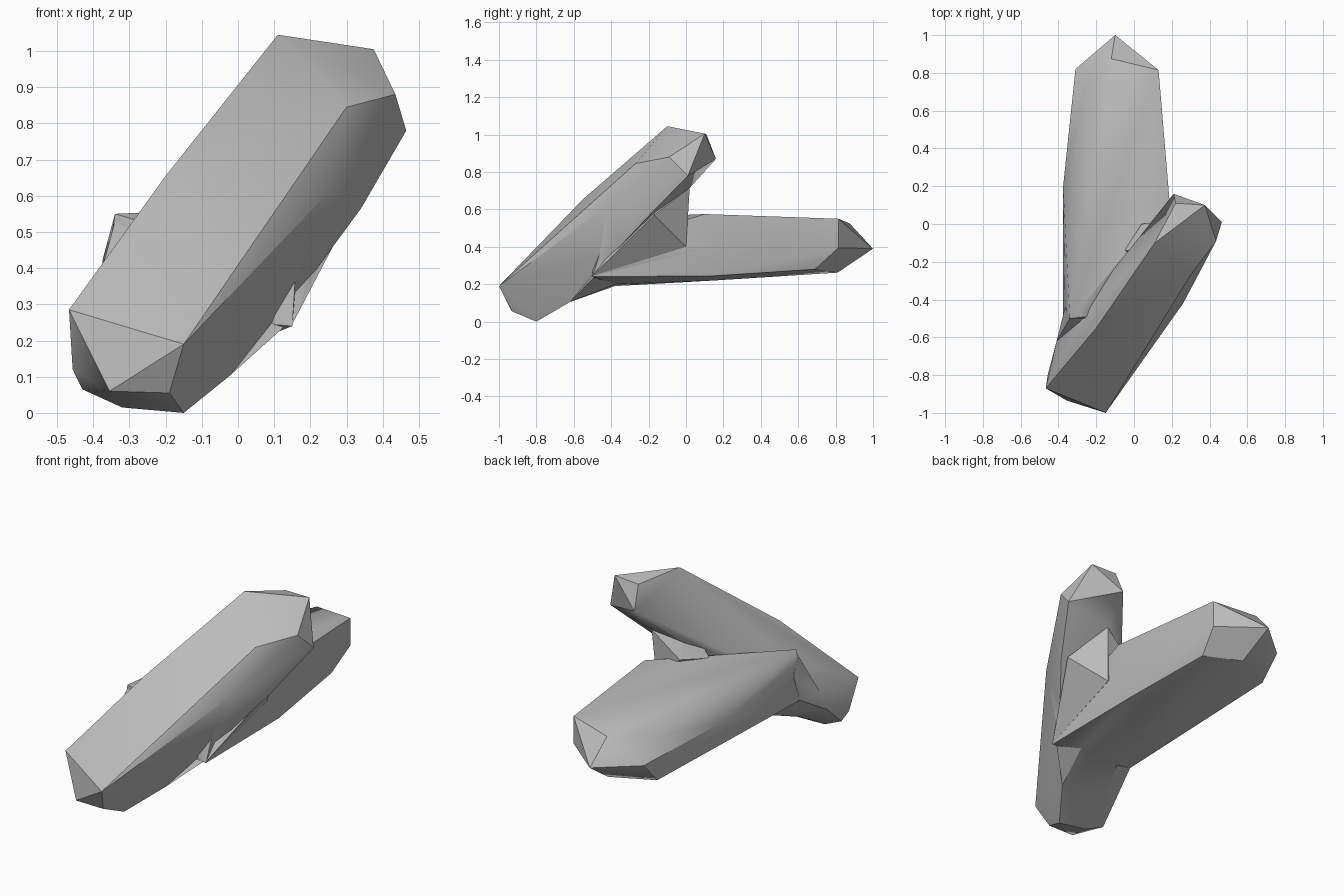
import bpy
import bmesh
import math

default_cube = bpy.data.objects.get("Cube")
if default_cube:
    bpy.data.objects.remove(default_cube, do_unlink=True)

# Single stone colour
stone = bpy.data.materials.new("grey_stone")
stone.use_nodes = True
grey = (0.5, 0.5, 0.5, 1)
stone.diffuse_color = grey
shader = stone.node_tree.nodes["Principled BSDF"]
shader.inputs["Base Color"].default_value = grey
shader.inputs["Roughness"].default_value = 0.8


def faceted_block(name, *sections):
    """Wrap a convex faceted skin around the corner points of its sections."""
    bm = bmesh.new()
    for section in sections:
        for corner in section:
            bm.verts.new(corner)
    bmesh.ops.convex_hull(bm, input=bm.verts[:], use_existing_faces=False)
    loose = [v for v in bm.verts if not v.link_faces]
    bmesh.ops.delete(bm, geom=loose, context='VERTS')
    bmesh.ops.recalc_face_normals(bm, faces=bm.faces[:])
    mesh = bpy.data.meshes.new(name)
    bm.to_mesh(mesh)
    bm.free()
    mesh.materials.append(stone)
    block = bpy.data.objects.new(name, mesh)
    bpy.context.collection.objects.link(block)
    return block


def activate(block):
    bpy.ops.object.select_all(action='DESELECT')
    block.select_set(True)
    bpy.context.view_layer.objects.active = block


def fuse(target, other):
    """Merge another block into the target and discard it."""
    activate(target)
    union = target.modifiers.new("union", 'BOOLEAN')
    union.operation = 'UNION'
    union.solver = 'EXACT'
    union.object = other
    bpy.ops.object.modifier_apply(modifier=union.name)
    bpy.data.objects.remove(other, do_unlink=True)


# Leaning crystal: chipped foot, waist and chipped upper end
foot = [(-.15, -1, .19), (-.467, -.87, .285), (-.457, -.8, .12),
        (-.355, -.935, .06), (-.19, -.93, .055), (-.15, -.8, 0),
        (-.32, -.78, .015), (-.43, -.77, .065)]
waist = [(-.2, -.55, .655), (-.41, -.62, .27), (-.42, -.66, .17),
         (-.02, -.62, .105), (-.3, -.6, .12), (.215, -.36, .395),
         (.34, -.2, .565), (.26, -.42, .62)]
upper_end = [(.11, -.1, 1.045), (.375, .1, 1.005), (.22, .11, 1),
             (.21, .16, .87), (.3, -.27, .845), (.435, -.09, .88),
             (.465, .01, .78), (.2, .02, .715)]
rock = faceted_block("leaning_crystal", foot, waist, upper_end)

# Lying crystal: buried root, body and pointed rear end
root = [(-.34, -.5, .55), (-.365, -.45, .4), (-.375, -.48, .28),
        (.15, -.5, .24), (.16, -.45, .4), (.05, -.38, .2), (-.2, -.38, .19)]
body = [(-.375, .2, .42), (.19, .1, .575), (.18, .15, .4),
        (.15, .15, .245), (0, .15, .22)]
rear_end = [(-.1, 1, .39), (-.12, .875, .525), (.13, .815, .55),
            (.13, .815, .395), (-.31, .82, .39), (-.08, .81, .262),
            (.1, .69, .28), (-.31, .7, .262), (-.265, .69, .49)]
lying_crystal = faceted_block("lying_crystal", root, body, rear_end)

# Web filling the notch under the leaning crystal
web_points = [(.2, .02, .715), (.19, .01, .58), (.32, -.17, .57),
              (.15, -.5, .245), (.18, 0, .4), (.21, -.36, .4),
              (-.05, -.14, .56), (.04, 0, .58), (.1, -.15, .75)]
notch_web = faceted_block("notch_web", web_points)

# Fillet joining the foot to the root from below and from the left
fillet_points = [(-.02, -.62, .105), (-.3, -.6, .12), (.05, -.38, .2),
                 (-.2, -.38, .19), (.13, -.49, .24), (-.365, -.44, .42),
                 (-.375, -.48, .28), (-.41, -.62, .27), (-.34, -.5, .53),
                 (-.42, -.66, .17)]
foot_fillet = faceted_block("foot_fillet", fillet_points)

for part in (lying_crystal, notch_web, foot_fillet):
    fuse(rock, part)
rock.name = "crystal_pair"

# Soft shading across shallow facets, crisp edges elsewhere
activate(rock)
bpy.ops.object.shade_smooth_by_angle(angle=math.radians(32))
